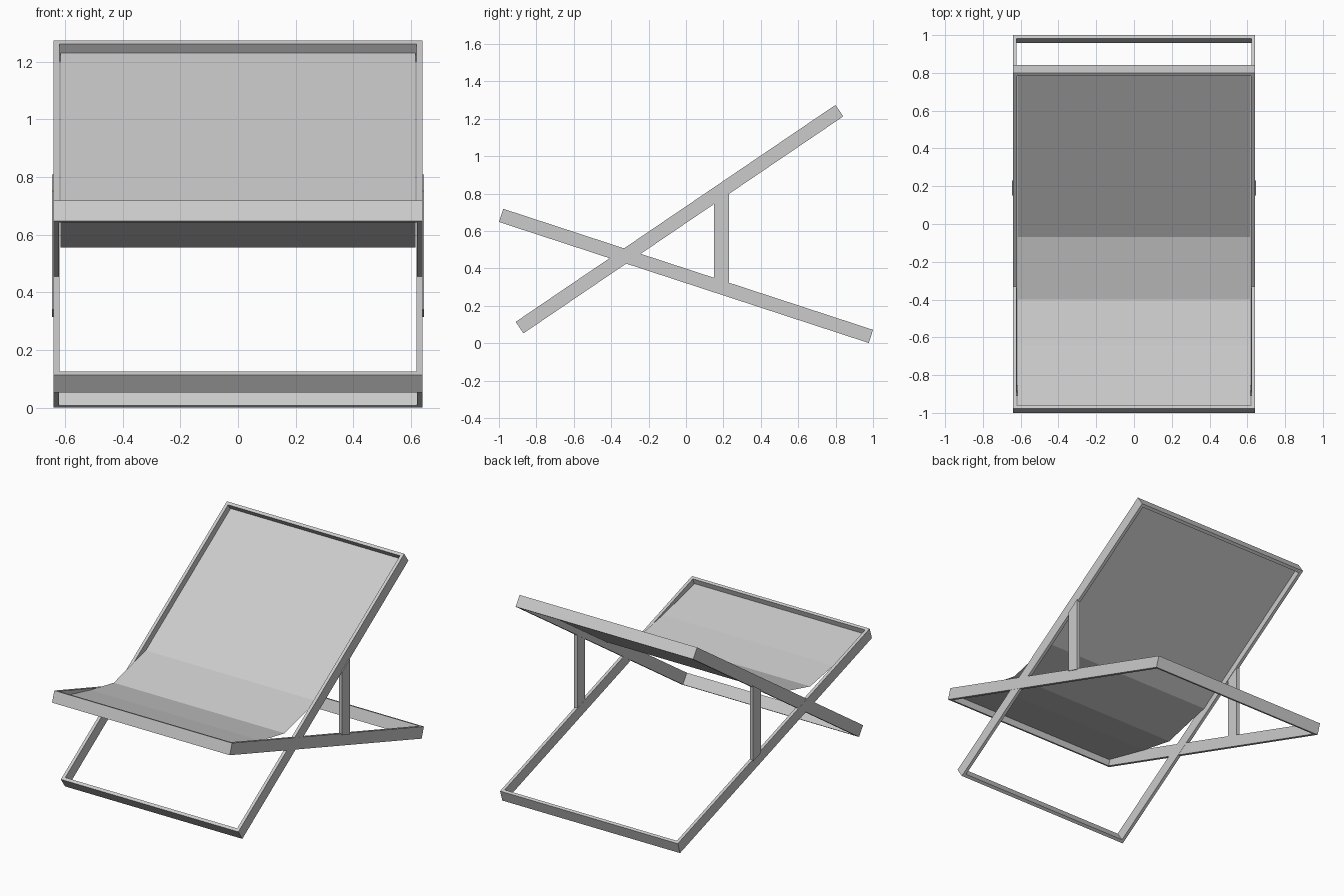
import bpy, bmesh
from mathutils import Vector

if "Cube" in bpy.data.objects:
    bpy.data.objects.remove(bpy.data.objects["Cube"])

DEPTH = 0.074   # bar depth seen from the side
BAR = 0.02      # bar thickness


def make(name, verts, faces):
    me = bpy.data.meshes.new(name)
    me.from_pydata(verts, [], faces)
    bm = bmesh.new()
    bm.from_mesh(me)
    bmesh.ops.recalc_face_normals(bm, faces=bm.faces)
    bm.to_mesh(me)
    bm.free()
    ob = bpy.data.objects.new(name, me)
    bpy.context.collection.objects.link(ob)
    return ob


def frame(name, start, end, half_width):
    """Rectangular ring frame whose side bars run from start to end (y, z)."""
    a, b = Vector((0, *start)), Vector((0, *end))
    d = (b - a).normalized()
    n = Vector((1, 0, 0)).cross(d) * DEPTH / 2
    verts = []
    for side in (-1, 1):
        for inset in (0, BAR):
            w = Vector((half_width - inset, 0, 0))
            p, q = a + d * inset, b - d * inset
            verts += [v + n * side for v in (p - w, p + w, q + w, q - w)]
    faces = []
    for i in range(4):
        j = (i + 1) % 4
        for r, s in ((0, 4), (4, 12), (12, 8), (8, 0)):
            faces.append((r + i, r + j, s + j, s + i))
    return make(name, verts, faces)


# crossed frames
frame("back_frame", (-0.89, 0.083), (0.82, 1.243), 0.64)
frame("seat_frame", (-0.9885, 0.683), (0.9885, 0.036), 0.641)

# upright struts joining the two frames, mirrored left to right
side = [(0.15, 0.34), (0.23, 0.315), (0.23, 0.808), (0.15, 0.752)]
verts = [(x, y, z) for x in (0.622, 0.646) for y, z in side]
faces = [(0, 1, 2, 3), (4, 5, 6, 7)]
faces += [(i, (i + 1) % 4, 4 + (i + 1) % 4, 4 + i) for i in range(4)]
strut = make("support_strut", verts, faces)
strut.modifiers.new("Mirror", 'MIRROR').use_axis[0] = True

# fabric sling
path = [(-0.97, 0.678), (-0.64, 0.599), (-0.40, 0.555), (-0.07, 0.639), (0.805, 1.232)]
verts = [(x, y, z) for y, z in path for x in (-0.616, 0.616)]
faces = [(2 * i, 2 * i + 1, 2 * i + 3, 2 * i + 2) for i in range(len(path) - 1)]
make("fabric_sling", verts, faces)
